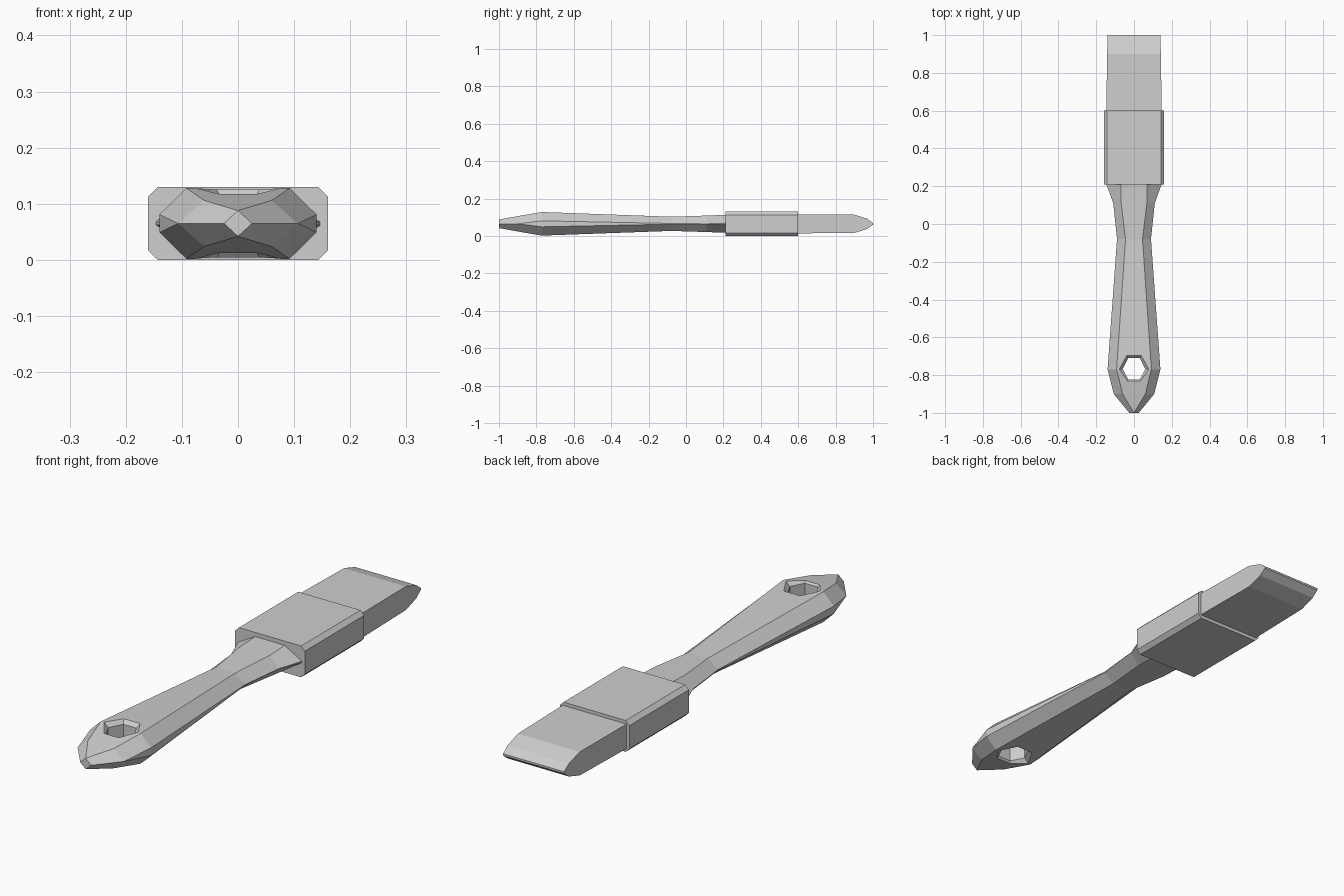
import bpy, bmesh, math

cube = bpy.data.objects.get("Cube")
if cube:
    bpy.data.objects.remove(cube, do_unlink=True)

MID = 0.065  # height of the centre plane

grey = bpy.data.materials.new("plain grey")
grey.use_nodes = True
grey.diffuse_color = (0.62, 0.62, 0.62, 1)
grey.node_tree.nodes["Principled BSDF"].inputs["Base Color"].default_value = grey.diffuse_color


def loft(name, rings):
    """Skin a list of equal-length point rings into a closed solid."""
    bm = bmesh.new()
    loops = [[bm.verts.new(p) for p in ring] for ring in rings]
    n = len(loops[0])
    for a, b in zip(loops, loops[1:]):
        for i in range(n):
            j = (i + 1) % n
            bm.faces.new((a[i], a[j], b[j], b[i]))
    bm.faces.new(loops[0])
    bm.faces.new(loops[-1])
    bmesh.ops.remove_doubles(bm, verts=bm.verts, dist=0.0005)
    bmesh.ops.recalc_face_normals(bm, faces=bm.faces)
    mesh = bpy.data.meshes.new(name)
    bm.to_mesh(mesh)
    bm.free()
    mesh.materials.append(grey)
    obj = bpy.data.objects.new(name, mesh)
    bpy.context.collection.objects.link(obj)
    return obj


def section(y, flat_x, flat_z, side_x, side_z):
    """Eight-sided ring, symmetric left to right and top to bottom."""
    quarter = [(side_x, side_z), (flat_x, flat_z)]
    top = quarter + [(-x, z) for x, z in reversed(quarter)]
    ring = top + [(-x, -z) for x, z in top]
    return [(x, y, MID + z) for x, z in ring]


# Handle: pointed butt, wide grip, thin waist, flare into the ferrule
handle = loft("handle", [section(*s) for s in (
    (-1.0, 0, 0.023, 0.025, 0),
    (-0.9, 0.06, 0.041, 0.107, 0),
    (-0.77, 0.092, 0.063, 0.14, 0.016),
    (-0.08, 0.045, 0.038, 0.09, 0.002),
    (0.11, 0.068, 0.044, 0.11, 0),
    (0.215, 0.068, 0.048, 0.148, 0.003),
)])


# Hanging hole: hexagonal cutter that widens toward both faces
def hexagon(radius, z):
    return [(radius * math.cos(k * math.pi / 3),
             -0.767 + radius * 1.1 * math.sin(k * math.pi / 3), MID + z)
            for k in range(6)]


cutter = loft("hole_cutter", [hexagon(r, z) for r, z in (
    (0.1, -0.085), (0.06, -0.045), (0.06, 0.045), (0.1, 0.085))])
cutter.hide_render = True
cutter.hide_viewport = True
hole = handle.modifiers.new("hanging hole", "BOOLEAN")
hole.operation = "DIFFERENCE"
hole.solver = "EXACT"
hole.object = cutter

# Ferrule: chamfered sleeve
loft("ferrule", [section(y, 0.143, 0.065, 0.16, 0.048) for y in (0.21, 0.6)])

# Bristles: slightly tapering block with a rounded-off tip
bristle_profile = [(0.59, 0.147, 0.051), (0.9, 0.142, 0.049),
                   (0.97, 0.141, 0.027), (1.0, 0.14, 0.004)]
loft("bristles", [[(sx * x, y, MID + sz * z)
                   for sx, sz in ((1, 1), (-1, 1), (-1, -1), (1, -1))]
                  for y, x, z in bristle_profile])
